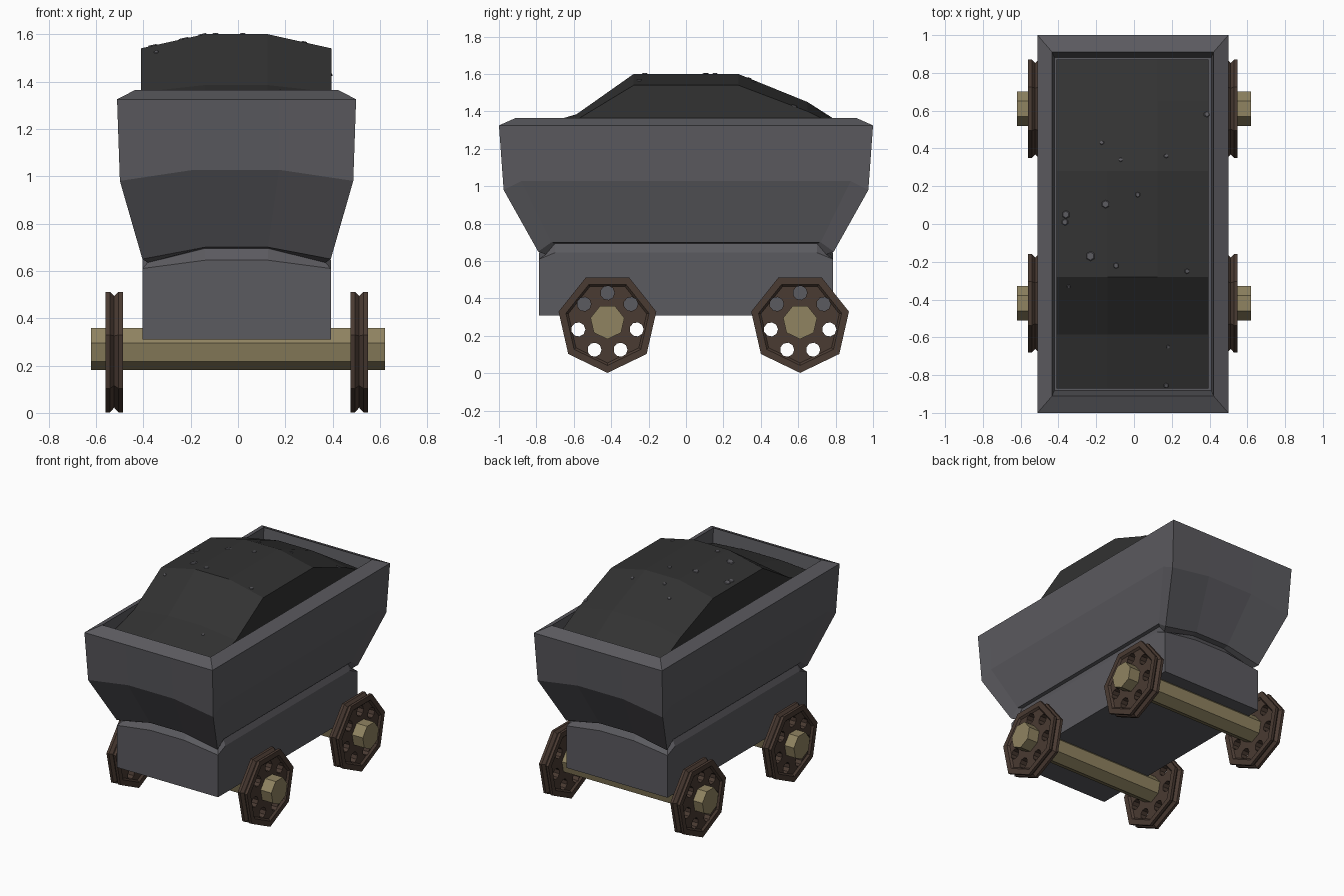
import bpy, bmesh, math
from mathutils import Vector, Matrix
from mathutils.bvhtree import BVHTree

if "Cube" in bpy.data.objects:
    bpy.data.objects.remove(bpy.data.objects["Cube"])


def material(name, rgb):
    m = bpy.data.materials.new(name)
    m.diffuse_color = (*rgb, 1)
    m.use_nodes = True
    m.node_tree.nodes["Principled BSDF"].inputs["Base Color"].default_value = m.diffuse_color
    return m


STEEL = material("grey steel", (0.105, 0.103, 0.115))
COAL = material("black coal", (0.032, 0.032, 0.032))
RUST = material("brown iron", (0.068, 0.043, 0.032))
BRASS = material("tan axle", (0.28, 0.23, 0.12))


def finish(bm, name, mat):
    bmesh.ops.recalc_face_normals(bm, faces=bm.faces)
    me = bpy.data.meshes.new(name)
    bm.to_mesh(me)
    bm.free()
    me.materials.append(mat)
    ob = bpy.data.objects.new(name, me)
    bpy.context.collection.objects.link(ob)
    return ob


def loft(bm, rings, close=False):
    """Skin a list of point rings; cap the ends or close into a torus."""
    vs = [[bm.verts.new(p) for p in r] for r in rings]
    pairs = list(zip(vs, vs[1:])) + ([(vs[-1], vs[0])] if close else [])
    n = len(vs[0])
    for a, b in pairs:
        for i in range(n):
            j = (i + 1) % n
            bm.faces.new((a[i], a[j], b[j], b[i]))
    if not close:
        bm.faces.new(vs[0])
        bm.faces.new(vs[-1])


def body_ring(X, Y, xm, ym, zc, zm):
    """Rectangle with low corners (zc) and raised side middles (zm)."""
    pts = [(-X, -Y, zc), (-xm, -Y, zm), (xm, -Y, zm),
           (X, -Y, zc), (X, -ym, zm), (X, ym, zm),
           (X, Y, zc), (xm, Y, zm), (-xm, Y, zm),
           (-X, Y, zc), (-X, ym, zm), (-X, -ym, zm)]
    return [(x - 0.006, y, z) for x, y, z in pts]


def heptagon(x, r):
    """Seven points around the x axis, one pointing straight down."""
    return [(x, r * math.sin(k * math.tau / 7), -r * math.cos(k * math.tau / 7))
            for k in range(7)]


# Chassis, neck, flared tub and rim, as one skinned shell
bm = bmesh.new()
loft(bm, [body_ring(*r) for r in [
    (0.398, 0.785, 0.133, 0.70, 0.31, 0.31),
    (0.398, 0.785, 0.133, 0.70, 0.61, 0.645),
    (0.375, 0.750, 0.133, 0.70, 0.635, 0.695),
    (0.398, 0.790, 0.133, 0.72, 0.65, 0.70),
    (0.493, 0.975, 0.180, 0.88, 0.98, 1.027),
    (0.505, 1.000, 0.180, 0.88, 1.325, 1.325),
    (0.427, 0.910, 0.150, 0.80, 1.365, 1.365),
    (0.416, 0.882, 0.150, 0.80, 1.15, 1.15)]])
finish(bm, "cart_tub", STEEL)

# Heap of coal: (y, ridge height, drop at the side edges)
bm = bmesh.new()
rings = []
for y, z, d in [(-0.87, 1.30, 0.02), (-0.585, 1.385, 0.03), (-0.28, 1.6, 0.06),
                (0.28, 1.6, 0.06), (0.65, 1.45, 0.05), (0.87, 1.31, 0.02)]:
    rings.append([(-0.41, y, 1.17), (-0.41, y, z - d), (-0.14, y, z),
                  (0.125, y, z), (0.395, y, z - d), (0.395, y, 1.17)])
loft(bm, rings)
bmesh.ops.recalc_face_normals(bm, faces=bm.faces)
heap = BVHTree.FromBMesh(bm)
finish(bm, "coal_heap", COAL)

# Small grey flecks lying on the coal
bm = bmesh.new()
for x, y, r in [(-0.17, 0.43, .012), (-0.07, 0.34, .012), (0.17, 0.36, .012),
                (0.02, 0.155, .014), (-0.15, 0.105, .022), (-0.36, 0.05, .022),
                (-0.365, 0.01, .018), (-0.23, -0.17, .026), (-0.095, -0.22, .016),
                (0.28, -0.25, .014), (-0.345, -0.33, .011), (0.18, -0.65, .010),
                (0.17, -0.855, .014), (0.385, 0.58, .016)]:
    loc, nor, _, _ = heap.ray_cast(Vector((x, y, 3)), Vector((0, 0, -1)))
    rot = Vector((0, 0, 1)).rotation_difference(nor).to_matrix().to_4x4()
    bmesh.ops.create_cone(bm, cap_ends=True, segments=6, radius1=r, radius2=r * 0.8,
                          depth=0.004,
                          matrix=Matrix.Translation(loc + nor * 0.002) @ rot)
finish(bm, "coal_flecks", STEEL)

# Wheel: seven-sided grooved rim with recessed web
bm = bmesh.new()
loft(bm, [heptagon(x, r) for x, r in [
    (-0.024, 0.085), (-0.024, 0.215), (-0.037, 0.228), (-0.037, 0.268), (-0.018, 0.268),
    (0, 0.248), (0.018, 0.268), (0.037, 0.268), (0.037, 0.228), (0.024, 0.215),
    (0.024, 0.085)]], close=True)
wheel = finish(bm, "wheel", RUST)

# Seven round holes cut through the web
bm = bmesh.new()
for k in range(7):
    a = math.pi / 2 + k * math.tau / 7
    bmesh.ops.create_cone(
        bm, cap_ends=True, segments=9, radius1=0.038, radius2=0.038, depth=0.3,
        matrix=Matrix.Translation((0, 0.16 * math.cos(a), 0.16 * math.sin(a)))
        @ Matrix.Rotation(math.pi / 2, 4, 'Y'))
cutter = finish(bm, "hole_cutter", RUST)
cutter.hide_render = True
mod = wheel.modifiers.new("holes", 'BOOLEAN')
mod.operation = 'DIFFERENCE'
mod.solver = 'EXACT'
mod.object = cutter
dg = bpy.context.evaluated_depsgraph_get()
wheel_mesh = bpy.data.meshes.new_from_object(wheel.evaluated_get(dg))
bpy.data.objects.remove(wheel)
bpy.data.objects.remove(cutter)

# Place axles and wheels
for end, y in (("front", -0.42), ("back", 0.61)):
    bm = bmesh.new()
    loft(bm, [heptagon(-0.62, 0.093), heptagon(0.62, 0.093)])
    finish(bm, end + "_axle", BRASS).location = (0, y, 0.275)
    for side, x in (("left", -0.523), ("right", 0.512)):
        ob = bpy.data.objects.new(f"{end}_{side}_wheel", wheel_mesh)
        ob.location = (x, y, 0.270)
        bpy.context.collection.objects.link(ob)
